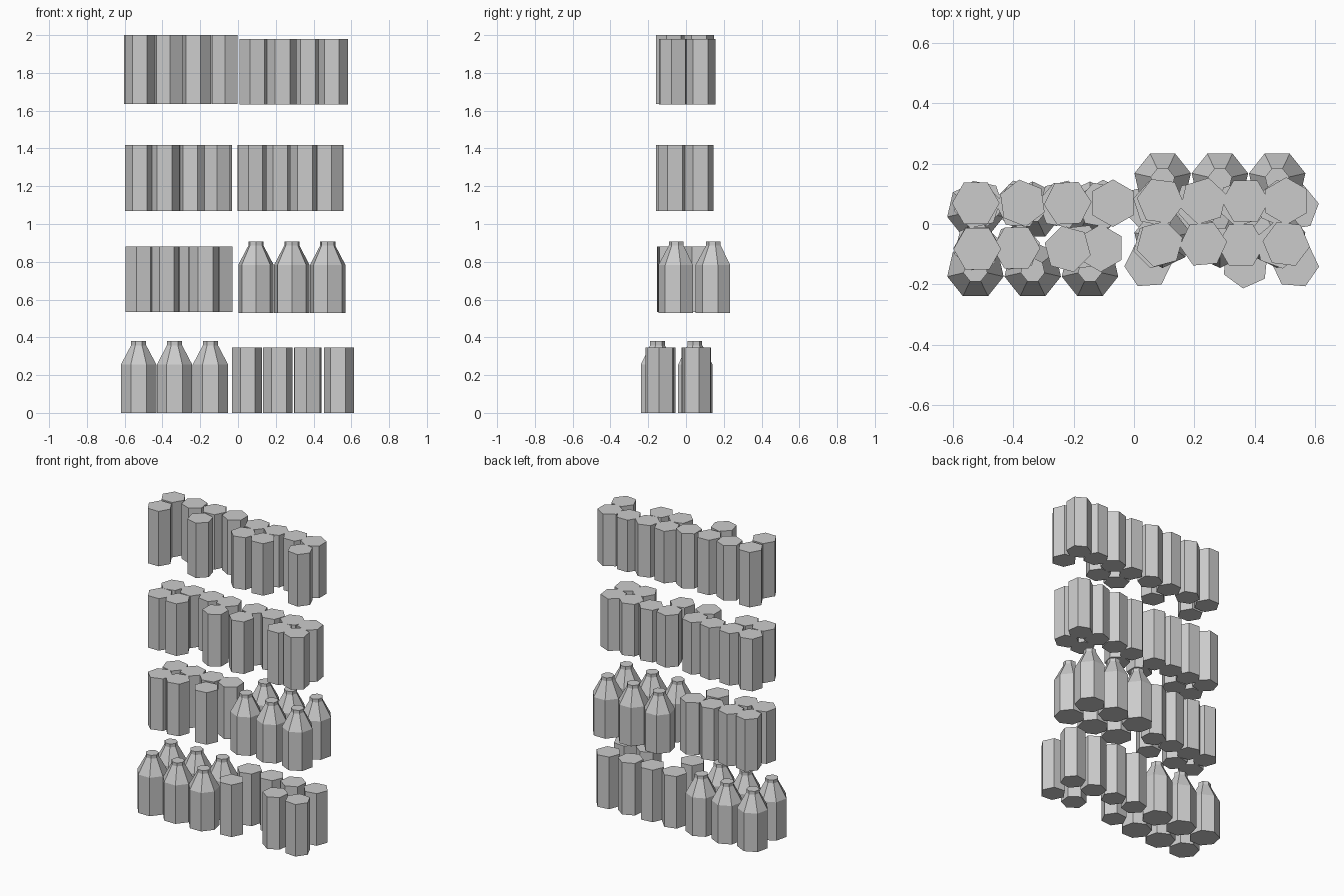
import bpy, bmesh, random
from math import radians, cos, sin, tau

cube = bpy.data.objects.get("Cube")
if cube:
    bpy.data.objects.remove(cube)

random.seed(4)

grey = bpy.data.materials.new("plain grey")
grey.use_nodes = True
colour = (0.6, 0.6, 0.6, 1)
grey.diffuse_color = colour
grey.node_tree.nodes["Principled BSDF"].inputs["Base Color"].default_value = colour


def lathe_mesh(name, sides, profile):
    """Closed faceted solid from (radius, height) pairs, bottom to top."""
    bm = bmesh.new()
    rings = []
    for radius, z in profile:
        rings.append([bm.verts.new((radius * cos(tau * i / sides),
                                    radius * sin(tau * i / sides), z))
                      for i in range(sides)])
    for low, high in zip(rings, rings[1:]):
        for i in range(sides):
            j = (i + 1) % sides
            bm.faces.new((low[i], low[j], high[j], high[i]))
    bm.faces.new(rings[0][::-1])
    bm.faces.new(rings[-1])
    mesh = bpy.data.meshes.new(name)
    bm.to_mesh(mesh)
    bm.free()
    mesh.materials.append(grey)
    return mesh


def place(name, mesh, x, y, z, spin):
    item = bpy.data.objects.new(name, mesh)
    item.location = (x, y, z)
    item.rotation_euler.z = radians(spin)
    bpy.context.collection.objects.link(item)


def row(name, mesh, xs, y, z, spins=None):
    """Line of items along x, each turned by a given or random angle."""
    for i, x in enumerate(xs):
        spin = spins[i % len(spins)] if spins else random.uniform(0, 60)
        place(f"{name}_{i + 1}", mesh, x, y, z, spin)


# Shared shapes
can = lathe_mesh("can", 6, [(0.079, 0), (0.079, 0.347)])
tall_can = lathe_mesh("tall_can", 6, [(0.079, 0), (0.079, 0.366)])
bottle = lathe_mesh("bottle", 7, [(0.096, 0), (0.096, 0.256),
                                  (0.041, 0.358), (0.041, 0.38)])

# Bottom shelf: bottles on the right half, cans on the left half
for label, y in (("back", 0.045), ("front", -0.153)):
    row(f"bottom_{label}_bottle", bottle, (-0.526, -0.336, -0.146), y, 0, [90])
row("bottom_back_can", can, (0.047, 0.21, 0.37, 0.535), 0.055, 0)
row("bottom_front_can", can, (0.047, 0.37, 0.535), -0.135, 0)

# Second shelf: cans on the right half, bottles on the left half
row("second_back_can", can, (-0.51, -0.38, -0.24, -0.1), 0.068, 0.533)
row("second_front_can", can, (-0.52, -0.39, -0.18), -0.077, 0.533)
for label, y in (("back", 0.147), ("front", -0.05)):
    row(f"second_{label}_bottle", bottle, (0.095, 0.285, 0.475), y, 0.528, [-90])

# Third shelf: cans only
row("third_back_can", can, (-0.52, -0.38, -0.24, -0.11), 0.062, 1.07)
row("third_front_can", can, (-0.52, -0.39, -0.11), -0.08, 1.07, [0, 0, 30])
row("third_back_left_can", can, (0.075, 0.21, 0.355, 0.485), 0.068, 1.07)
row("third_front_left_can", can, (0.075, 0.355, 0.48), -0.07, 1.07, [15, 0, 40])

# Top shelf: taller cans on the right half
row("top_back_tall_can", tall_can, (-0.525, -0.37, -0.22, -0.07), 0.069, 1.634,
    [0, 38, 3, 30])
row("top_front_tall_can", tall_can, (-0.52, -0.22), -0.083, 1.634, [0, 45])
row("top_back_can", can, (0.088, 0.23, 0.37, 0.505), 0.076, 1.632, [53, 17, 0, 30])
row("top_front_can", can, (0.085, 0.23, 0.505), -0.066, 1.632, [15, 5, 53])
